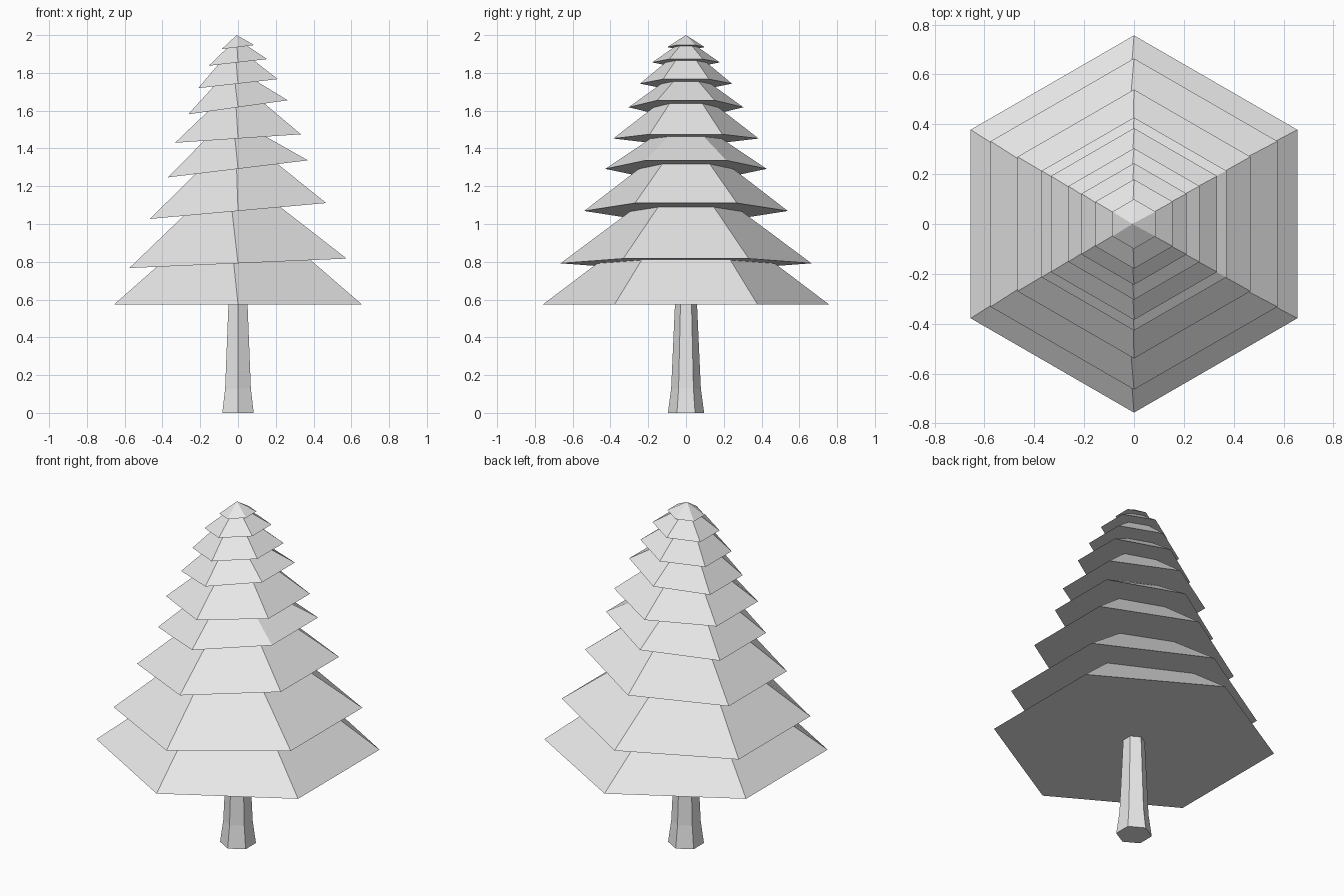
import bpy, bmesh
from math import sin, cos, radians

if "Cube" in bpy.data.objects:
    bpy.data.objects.remove(bpy.data.objects["Cube"], do_unlink=True)

grey = bpy.data.materials.new("plain grey")
grey.use_nodes = True
colour = (0.8, 0.8, 0.8, 1)
grey.diffuse_color = colour
grey.node_tree.nodes["Principled BSDF"].inputs["Base Color"].default_value = colour


def hexagon(bm, left, right, z_left, z_right, slope=None):
    """Six-sided ring with corners towards +y and -y, tilted along x."""
    half, middle = (right - left) / 2, (right + left) / 2
    radius = half / cos(radians(30))
    ring = []
    for i in range(6):
        a = radians(30 + 60 * i)
        x = radius * cos(a)
        t = (x / half + 1) / 2
        ring.append(bm.verts.new((middle + x, radius * sin(a),
                                  z_left + (z_right - z_left) * t)))
    return ring


def bridge(bm, low, high):
    for i in range(6):
        j = (i + 1) % 6
        bm.faces.new((low[i], low[j], high[j], high[i]))


def finish(bm, name):
    bmesh.ops.recalc_face_normals(bm, faces=bm.faces)
    mesh = bpy.data.meshes.new(name)
    bm.to_mesh(mesh)
    bm.free()
    mesh.materials.append(grey)
    obj = bpy.data.objects.new(name, mesh)
    bpy.context.collection.objects.link(obj)


# Branch tiers: rim half width, rim z at left and right, neck x at left and right
tiers = [
    (0.655, 0.575, 0.575, -0.43, 0.385),
    (0.575, 0.767, 0.817, -0.288, 0.225),
    (0.467, 1.027, 1.111, -0.225, 0.21),
    (0.370, 1.247, 1.337, -0.18, 0.148),
    (0.333, 1.430, 1.475, -0.16, 0.14),
    (0.263, 1.581, 1.655, -0.13, 0.10),
    (0.211, 1.719, 1.767, -0.105, 0.085),
    (0.155, 1.838, 1.873, -0.06, 0.05),
    (0.086, 1.926, 1.947, 0, 0),
]
bm = bmesh.new()
neck = None
for k, (half, z_left, z_right, neck_left, neck_right) in enumerate(tiers):
    rim = hexagon(bm, -half, half, z_left, z_right)
    if neck:
        bridge(bm, neck, rim)          # tilted underside
    else:
        bm.faces.new(rim)              # closed bottom
    if k + 1 < len(tiers):
        # The neck lies in the plane of the next rim
        wide, low, high = tiers[k + 1][:3]
        mid, rise = (low + high) / 2, (high - low) / 2 / wide
        neck = hexagon(bm, neck_left, neck_right,
                       mid + rise * neck_left, mid + rise * neck_right)
        bridge(bm, rim, neck)
    else:
        tip = bm.verts.new((-0.007, 0, 2))
        for i in range(6):
            bm.faces.new((rim[i], rim[(i + 1) % 6], tip))
finish(bm, "foliage")

# Trunk with a flared foot
bm = bmesh.new()
rings = [hexagon(bm, -w, w, z, z)
         for w, z in ((0.083, 0), (0.068, 0.13), (0.05, 0.59))]
for low, high in zip(rings, rings[1:]):
    bridge(bm, low, high)
bm.faces.new(rings[0])
bm.faces.new(rings[-1])
finish(bm, "trunk")
